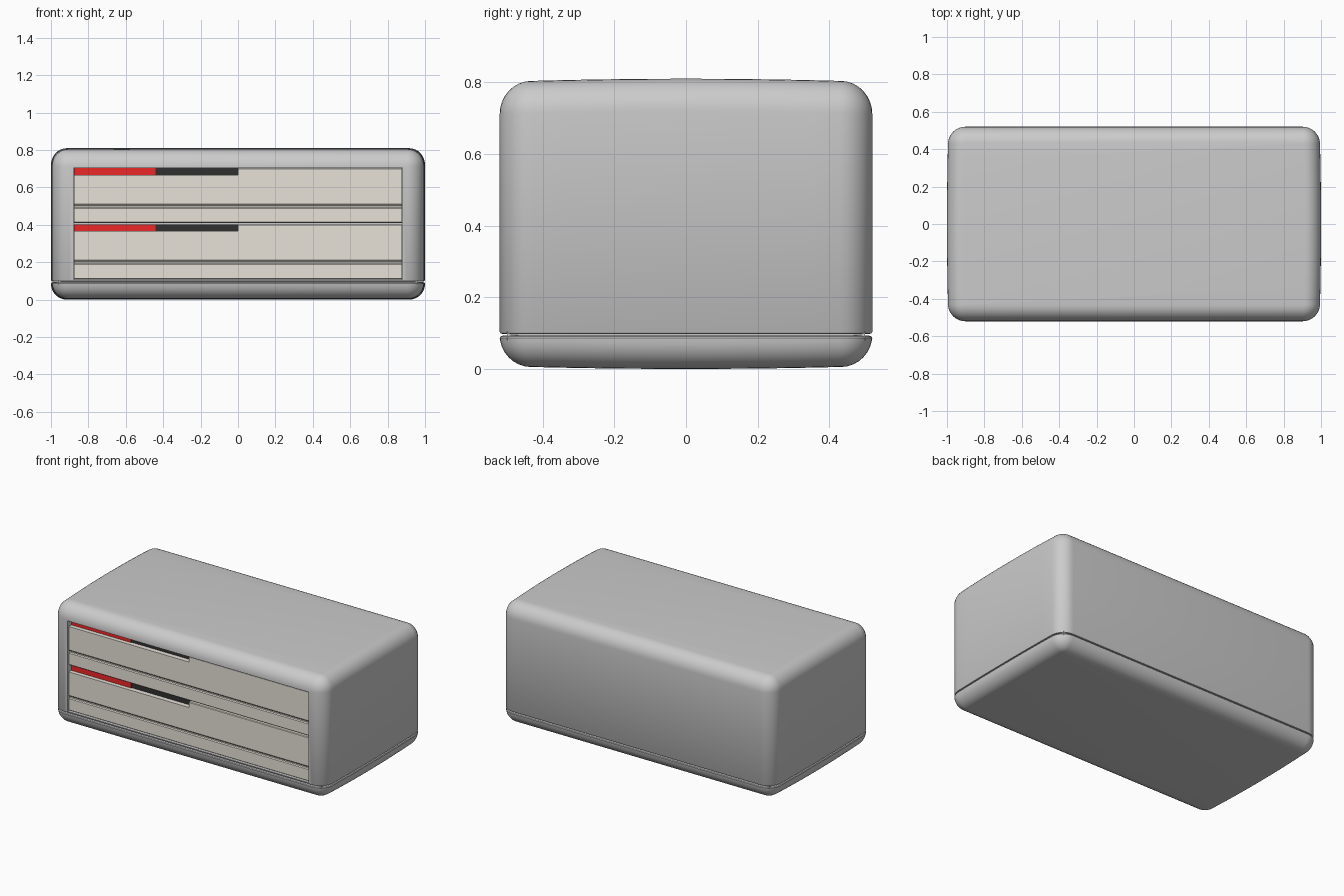
import bpy, bmesh, math
from mathutils import Vector

if "Cube" in bpy.data.objects:
    bpy.data.objects.remove(bpy.data.objects["Cube"])

HX, HY, R = 1.0, 0.52, 0.09


def material(name, rgb):
    m = bpy.data.materials.new(name)
    m.diffuse_color = (*rgb, 1)
    m.use_nodes = True
    m.node_tree.nodes["Principled BSDF"].inputs["Base Color"].default_value = m.diffuse_color
    return m


def finish(name, bm, mat=None):
    bmesh.ops.recalc_face_normals(bm, faces=bm.faces)
    me = bpy.data.meshes.new(name)
    bm.to_mesh(me)
    bm.free()
    me.shade_smooth()
    me.set_sharp_from_angle(angle=math.radians(35))
    ob = bpy.data.objects.new(name, me)
    bpy.context.collection.objects.link(ob)
    if mat:
        me.materials.append(mat)
    return ob


def ring(inset, z, n=8):
    """Rounded rectangle of the case plan, pulled in by inset."""
    r = R - inset
    pts = []
    for q, (sx, sy) in enumerate(((1, 1), (-1, 1), (-1, -1), (1, -1))):
        for i in range(n + 1):
            a = math.pi / 2 * (q + i / n)
            pts.append((sx * (HX - R) + r * math.cos(a), sy * (HY - R) + r * math.sin(a), z))
    return pts


def shell(name, profile, crown):
    """Loft rounded rectangles, then crown the long faces across the depth."""
    bm = bmesh.new()
    loops = [[bm.verts.new(p) for p in ring(i, z)] for i, z in profile]
    for a, b in zip(loops, loops[1:]):
        for k in range(len(a)):
            j = (k + 1) % len(a)
            bm.faces.new((a[k], a[j], b[j], b[k]))
    bm.faces.new(loops[0])
    bm.faces.new(loops[-1])
    for k in range(-4, 5):
        geom = bm.verts[:] + bm.edges[:] + bm.faces[:]
        bmesh.ops.bisect_plane(bm, geom=geom, plane_co=(0, k * 0.085, 0), plane_no=(0, 1, 0))
    for v in bm.verts:
        t = (v.co.y / HY) ** 2
        v.co.x *= 1 - 0.008 * t
        v.co.z += crown(v.co.z) * t
    return finish(name, bm)


def box(name, lo, hi, mat=None):
    bm = bmesh.new()
    bmesh.ops.create_cube(bm, size=1)
    lo, hi = Vector(lo), Vector(hi)
    for v in bm.verts:
        v.co = (lo + hi) / 2 + v.co * (hi - lo)
    return finish(name, bm, mat)


def cut(ob, cutter):
    mod = ob.modifiers.new("cut", "BOOLEAN")
    mod.operation, mod.object, mod.solver = "DIFFERENCE", cutter, "EXACT"
    bpy.context.view_layer.objects.active = ob
    bpy.ops.object.modifier_apply(modifier=mod.name)
    bpy.data.objects.remove(cutter)
    ob.data.set_sharp_from_angle(angle=math.radians(35))


def arc(z0, z1, r, n=8):
    """Quarter-round edge: (inset, z) pairs from the wall z0 to the cap z1."""
    return [(r * (1 - math.cos(math.pi / 2 * i / n)),
             z0 + (z1 - z0) * math.sin(math.pi / 2 * i / n)) for i in range(n + 1)]


beige = material("beige", (0.80, 0.76, 0.69))
red = material("red", (0.85, 0.02, 0.02))
dark = material("dark", (0.03, 0.03, 0.03))

# upper case with front opening
case = shell("case", [(0.012, 0.097), (0.003, 0.099), (0, 0.104)] + arc(0.72, 0.81, 0.085),
             lambda z: -0.009 if z > 0.71 else 0)
cut(case, box("opening_cutter", (-0.88, -0.6, 0.108), (0.88, -0.40, 0.705)))

# base tray and the shadow gap filler above it
shell("base", arc(0.086, 0.0, 0.085)[::-1] + [(0.003, 0.091), (0.012, 0.094)],
      lambda z: 0.008 if z < 0.08 else 0)
box("seam_core", (-0.96, -0.50, 0.08), (0.96, 0.50, 0.105))

# two drawer fronts, each with a stepped lower band and a slot at top left
for label, z in (("lower", 0.110), ("upper", 0.410)):
    top = z + 0.293
    profile = [(-0.40, z), (-0.503, z), (-0.508, z + 0.004), (-0.508, z + 0.078),
               (-0.503, z + 0.084), (-0.503, z + 0.092), (-0.512, z + 0.102),
               (-0.512, top - 0.004), (-0.508, top), (-0.40, top)]
    bm = bmesh.new()
    face = bm.faces.new([bm.verts.new((-0.877, y, h)) for y, h in profile])
    ext = bmesh.ops.extrude_face_region(bm, geom=[face])["geom"]
    bmesh.ops.translate(bm, vec=(1.754, 0, 0),
                        verts=[v for v in ext if isinstance(v, bmesh.types.BMVert)])
    # keep the starting cap so the drawer front is closed
    if not face.is_valid:
        bmesh.ops.holes_fill(bm, edges=bm.edges)
    bmesh.ops.holes_fill(bm, edges=[e for e in bm.edges if e.is_boundary])
    front = finish(label + "_drawer_front", bm, beige)
    cut(front, box("slot_cutter", (-0.9, -0.6, top - 0.037), (0.0, -0.44, top + 0.02)))
    box(label + "_red_tab", (-0.877, -0.485, top - 0.037), (-0.44, -0.44, top), red)
    box(label + "_dark_slot", (-0.44, -0.48, top - 0.037), (0.0, -0.44, top), dark)
